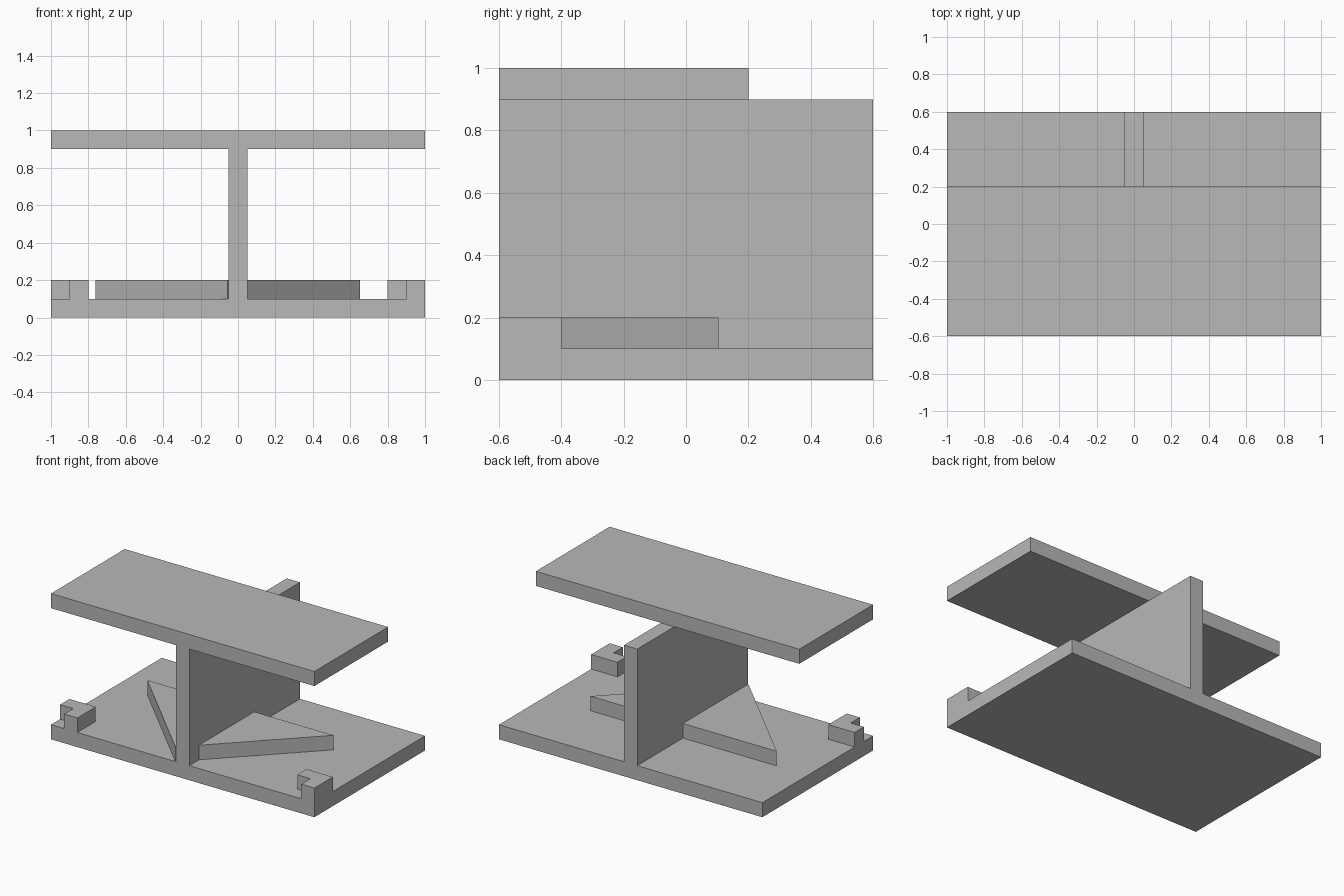
import bpy
import bmesh

cube = bpy.data.objects.get("Cube")
if cube:
    bpy.data.objects.remove(cube, do_unlink=True)

# Single plain grey for the whole model
GREY = (0.48, 0.48, 0.48, 1.0)
grey = bpy.data.materials.new("plain_grey")
grey.use_nodes = True
grey.diffuse_color = GREY
grey.node_tree.nodes["Principled BSDF"].inputs["Base Color"].default_value = GREY


def prism(name, outline, z0, z1):
    """Extrude a counter-clockwise floor outline from z0 to z1."""
    bm = bmesh.new()
    base = bm.faces.new([bm.verts.new((x, y, z0)) for x, y in outline])
    top = bmesh.ops.extrude_face_region(bm, geom=[base], use_keep_orig=True)
    verts = [v for v in top["geom"] if isinstance(v, bmesh.types.BMVert)]
    bmesh.ops.translate(bm, verts=verts, vec=(0, 0, z1 - z0))
    bmesh.ops.recalc_face_normals(bm, faces=bm.faces)
    mesh = bpy.data.meshes.new(name)
    bm.to_mesh(mesh)
    bm.free()
    mesh.materials.append(grey)
    obj = bpy.data.objects.new(name, mesh)
    bpy.context.collection.objects.link(obj)
    return obj


def box(name, x0, x1, y0, y1, z0, z1):
    return prism(name, [(x0, y0), (x1, y0), (x1, y1), (x0, y1)], z0, z1)


# Base plate, upright wall and shorter top plate
box("base_plate", -1, 1, -0.6, 0.6, 0, 0.1)
box("upright_wall", -0.05, 0.05, -0.6, 0.6, 0.1, 0.9)
box("top_plate", -1, 1, -0.6, 0.2, 0.9, 1)

# Triangular slab running through the wall, slightly off centre
prism("triangular_slab", [(-0.055, -0.6), (0.652, 0.105), (-0.762, 0.105)], 0.1, 0.2)

# Notched blocks at the two front corners, both facing the same way
notched = [(0.1, 0), (0.2, 0), (0.2, 0.2), (0, 0.2), (0, 0.1), (0.1, 0.1)]
for name, x0 in (("right_corner_block", -1), ("left_corner_block", 0.8)):
    prism(name, [(x0 + x, y - 0.6) for x, y in notched], 0.1, 0.2)
